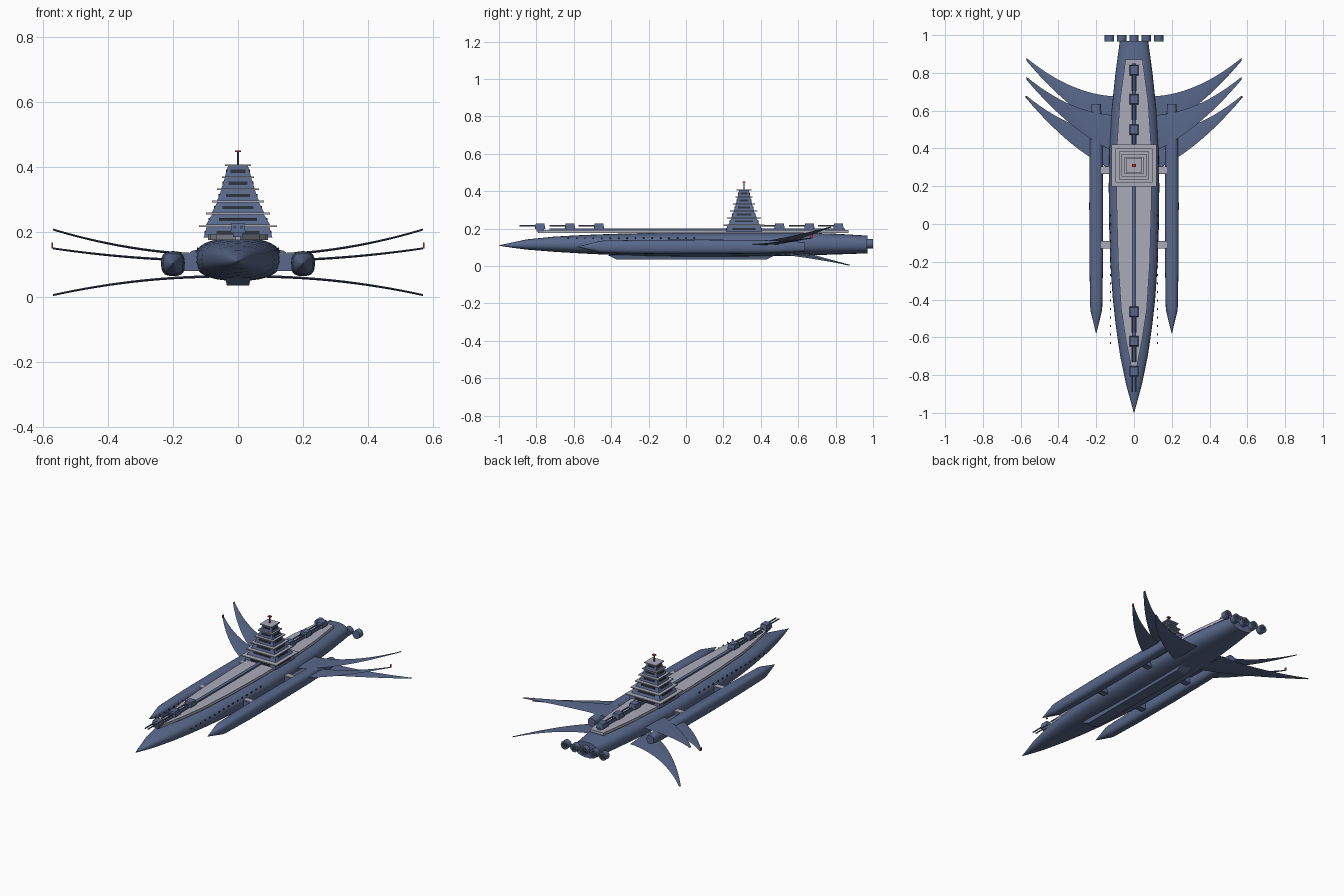
import bpy, bmesh, math
from mathutils import Vector

if "Cube" in bpy.data.objects:
    bpy.data.objects.remove(bpy.data.objects["Cube"])


def mat(name, c):
    m = bpy.data.materials.new(name)
    m.diffuse_color = (*c, 1)
    m.use_nodes = True
    m.node_tree.nodes["Principled BSDF"].inputs["Base Color"].default_value = m.diffuse_color
    return m


BLUE = mat("blue_hull", (0.10, 0.14, 0.26))
GREY = mat("deck_grey", (0.40, 0.41, 0.49))
DARK = mat("dark_detail", (0.03, 0.035, 0.05))
RED = mat("red_light", (0.6, 0.02, 0.02))


def make(name, bm, material, smooth=False):
    bmesh.ops.recalc_face_normals(bm, faces=bm.faces)
    me = bpy.data.meshes.new(name)
    bm.to_mesh(me)
    bm.free()
    me.materials.append(material)
    ob = bpy.data.objects.new(name, me)
    bpy.context.collection.objects.link(ob)
    if smooth:
        bpy.ops.object.select_all(action='DESELECT')
        ob.select_set(True)
        bpy.context.view_layer.objects.active = ob
        bpy.ops.object.shade_smooth_by_angle(angle=math.radians(35))
    return ob


def skin(bm, rings, closed_ends=True):
    """Join equal-length rings of points into a tube."""
    vs = [[bm.verts.new(p) for p in r] for r in rings]
    n = len(vs[0])
    for a, b in zip(vs, vs[1:]):
        for i in range(n):
            bm.faces.new((a[i], a[(i + 1) % n], b[(i + 1) % n], b[i]))
    if closed_ends:
        bm.faces.new(vs[0])
        bm.faces.new(vs[-1])


def body(name, stations, x0=0, n=32, power=2.5):
    """Rounded hull from (y, half width, bottom z, top z) stations."""
    rings = []
    for y, w, zb, zt in stations:
        ring = []
        for i in range(n):
            a = 2 * math.pi * i / n
            c, s = math.cos(a), math.sin(a)
            px = math.copysign(abs(c) ** (2 / power), c)
            pz = math.copysign(abs(s) ** (2 / power), s)
            ring.append((x0 + w * px, y, (zb + zt) / 2 + (zt - zb) / 2 * pz))
        rings.append(ring)
    bm = bmesh.new()
    skin(bm, rings)
    return make(name, bm, BLUE, True)


def rect(x, y, z, hx, hy):
    return [(x - hx, y - hy, z), (x + hx, y - hy, z), (x + hx, y + hy, z), (x - hx, y + hy, z)]


def block(name, x, y, z0, z1, hx, hy, m, top=None):
    """Box, or a frustum when top=(hx, hy) is given."""
    bm = bmesh.new()
    tx, ty = top or (hx, hy)
    skin(bm, [rect(x, y, z0, hx, hy), rect(x, y, z1, tx, ty)])
    return make(name, bm, m)


def rod(name, x, y0, y1, z, r, m, n=12):
    bm = bmesh.new()
    ang = [2 * math.pi * i / n for i in range(n)]
    skin(bm, [[(x + r * math.cos(a), y, z + r * math.sin(a)) for a in ang] for y in (y0, y1)])
    return make(name, bm, m, True)


# main hull
body("main_hull", [(-1, 0.001, 0.109, 0.111), (-0.93, 0.02, 0.098, 0.126), (-0.85, 0.042, 0.088, 0.143),
                   (-0.7, 0.073, 0.076, 0.158), (-0.55, 0.095, 0.067, 0.166), (-0.4, 0.112, 0.06, 0.172),
                   (-0.2, 0.126, 0.053, 0.177), (0, 0.132, 0.05, 0.18), (0.2, 0.134, 0.05, 0.182),
                   (0.42, 0.13, 0.052, 0.182), (0.6, 0.119, 0.056, 0.18), (0.8, 0.098, 0.062, 0.173),
                   (0.97, 0.075, 0.068, 0.163)])

# light deck plate with raised centre strip
half = [(-0.79, 0.008), (-0.62, 0.042), (-0.45, 0.068), (-0.2, 0.084), (0.1, 0.092),
        (0.42, 0.09), (0.65, 0.075), (0.87, 0.045)]
outline = [(w, y) for y, w in half] + [(-w, y) for y, w in reversed(half)]
bm = bmesh.new()
skin(bm, [[(x, y, z) for x, y in outline] for z in (0.176, 0.193)])
make("deck", bm, GREY)
block("deck_spine", 0, 0.06, 0.19, 0.202, 0.01, 0.79, BLUE)

# keel plate
block("keel", 0, 0.03, 0.035, 0.06, 0.034, 0.4, BLUE, (0.04, 0.45))

# stepped command tower
TY = 0.31
tiers = [(0.183, 0.215, 0.106, 0.097, 0.12), (0.222, 0.254, 0.099, 0.08, 0.098),
         (0.26, 0.291, 0.08, 0.065, 0.08), (0.297, 0.329, 0.064, 0.052, 0.065),
         (0.335, 0.366, 0.051, 0.041, 0.05), (0.372, 0.403, 0.04, 0.031, 0.04)]
for i, (z0, z1, b, t, p) in enumerate(tiers):
    ry = 0.92 if i == 0 else 0.84
    block(f"tower_tier_{i}", 0, TY, z0, z1, b, b * ry, BLUE, (t, t * ry))
    block(f"tower_plate_{i}", 0, TY, z1, z1 + 0.006, p, p * (0.92 if i < 5 else 1), GREY)
    zm, m = (z0 + z1) / 2, (b + t) / 2
    block(f"tower_windows_y_{i}", 0, TY, zm - 0.005, zm + 0.005, m * 0.65, m * ry + 0.002, DARK)
    block(f"tower_windows_x_{i}", 0, TY, zm - 0.005, zm + 0.005, m + 0.002, m * ry * 0.65, DARK)
block("mast", 0, TY, 0.405, 0.45, 0.003, 0.003, DARK)
block("mast_light", 0, TY, 0.446, 0.452, 0.01, 0.008, RED)

# twin-barrel turrets along the centreline
for i, y in enumerate((-0.78, -0.62, -0.465, 0.5, 0.66, 0.815)):
    block(f"turret_{i}", 0, y, 0.198, 0.228, 0.023, 0.028, BLUE, (0.02, 0.023))
    block(f"turret_base_{i}", 0, y, 0.185, 0.2, 0.016, 0.02, BLUE)
    for s in (-1, 1):
        rod(f"gun_barrel_{i}_{s}", s * 0.01, y - 0.11, y - 0.02, 0.215, 0.004, BLUE, 8)

# engine nozzles
for i in range(-2, 3):
    rod(f"engine_{i + 2}", i * 0.065, 0.965, 1.0, 0.12, 0.025, BLUE, 16)
    rod(f"engine_glow_{i + 2}", i * 0.065, 0.99, 1.0005, 0.12, 0.017, DARK, 16)


def wing(name, s, dy, z_root, z_tip):
    """Curved swept fin: leading and trailing edges bend back toward the tip."""
    rings = []
    for i in range(15):
        t = i / 14
        x = 0.09 + 0.48 * t
        lead = 0.375 + 0.21 * t + 0.18 * t * t
        trail = 0.575 + 0.015 * t + 0.19 * t * t
        z = z_root + (z_tip - z_root) * (0.15 * t + 0.85 * t * t)
        h = 0.004 - 0.001 * t
        mid = lead + (trail - lead) * 0.4
        rings.append([(s * x, lead + dy, z), (s * x, mid + dy, z + h),
                      (s * x, trail + dy, z), (s * x, mid + dy, z - h)])
    bm = bmesh.new()
    skin(bm, rings)
    make(name, bm, BLUE, True)


for s, side in ((-1, "left"), (1, "right")):
    # swept wings
    wing(f"upper_wing_{side}", s, 0.0, 0.13, 0.208)
    wing(f"middle_wing_{side}", s, -0.1, 0.112, 0.15)
    wing(f"lower_wing_{side}", s, 0.1, 0.063, 0.006)
    block(f"wing_light_{side}", s * 0.572, 0.672, 0.15, 0.168, 0.002, 0.006, RED)
    # side nacelles
    prof = [(-0.58, 0.001), (-0.465, 0.029), (-0.44, 0.032), (-0.2, 0.036), (0.1, 0.037),
            (0.4, 0.035), (0.55, 0.03), (0.635, 0.024)]
    body(f"nacelle_{side}", [(y, r, 0.103 - r * 1.04, 0.103 + r * 1.04) for y, r in prof], s * 0.2, 20, 2.8)
    # nacelle struts
    for k, y in enumerate((-0.11, 0.285)):
        block(f"strut_{side}_{k}", s * 0.148, y, 0.08, 0.132, 0.03, 0.019, BLUE)
        block(f"strut_cap_{side}_{k}", s * 0.148, y, 0.132, 0.136, 0.028, 0.017, GREY)
    # porthole row
    for k in range(16):
        block(f"porthole_{side}_{k}", s * 0.124, -0.63 + k * 0.045, 0.146, 0.153, 0.003, 0.004, DARK)
